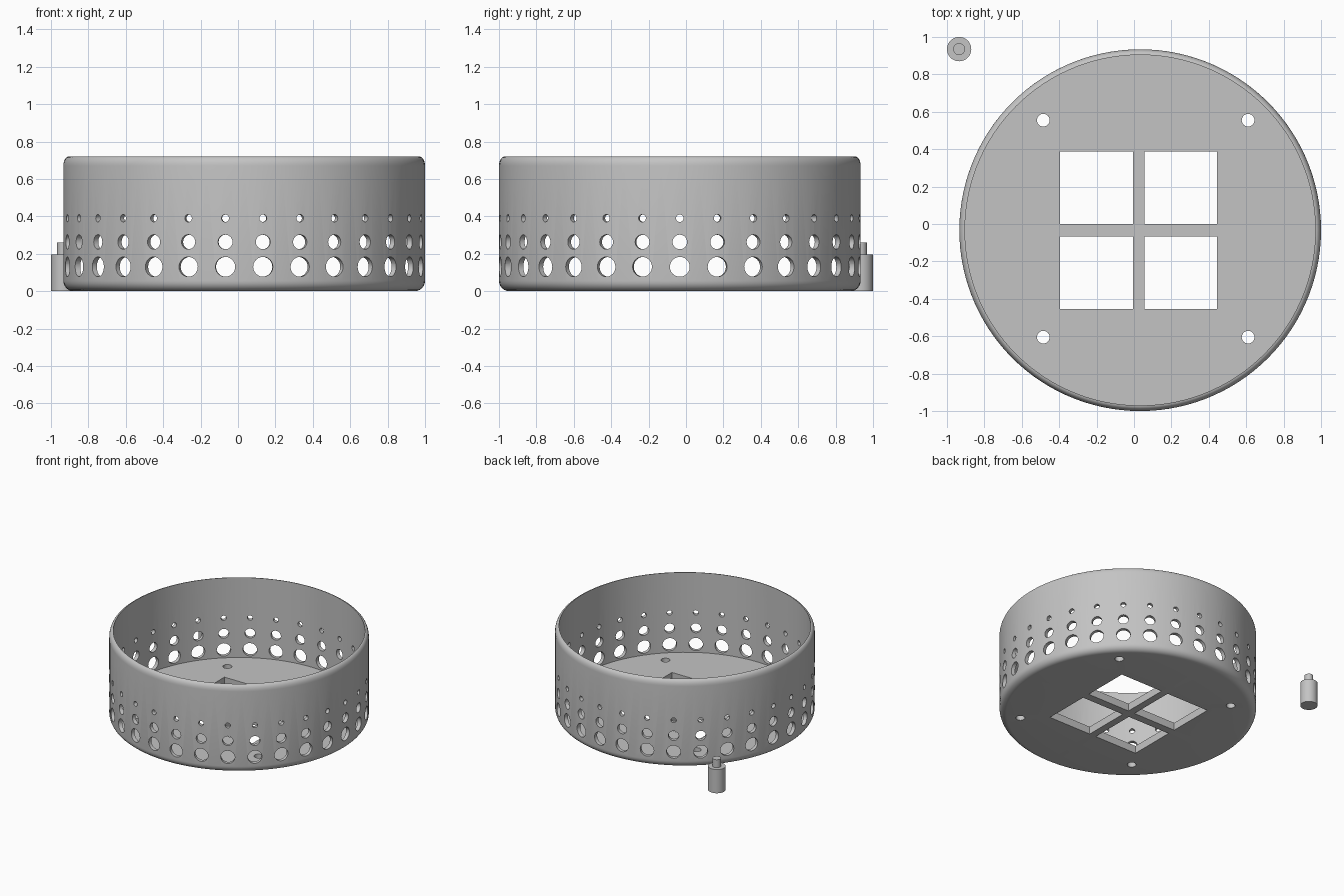
import bpy, bmesh, math
from mathutils import Matrix, Vector

if "Cube" in bpy.data.objects:
    bpy.data.objects.remove(bpy.data.objects["Cube"], do_unlink=True)

CENTRE = Vector((0.033, -0.033, 0))
OUTER, WALL, HEIGHT, FLOOR = 0.967, 0.03, 0.72, 0.063

grey = bpy.data.materials.new("plain grey")
grey.use_nodes = True
grey.diffuse_color = (0.55, 0.55, 0.55, 1)
grey.node_tree.nodes["Principled BSDF"].inputs["Base Color"].default_value = grey.diffuse_color


def make_object(name, bm):
    bmesh.ops.recalc_face_normals(bm, faces=bm.faces)
    mesh = bpy.data.meshes.new(name)
    bm.to_mesh(mesh)
    bm.free()
    mesh.materials.append(grey)
    obj = bpy.data.objects.new(name, mesh)
    bpy.context.collection.objects.link(obj)
    return obj


def lathe(name, profile, centre, steps):
    """Revolve an (r, z) profile that starts and ends on the axis."""
    bm = bmesh.new()
    verts = [bm.verts.new((r, 0, z)) for r, z in profile]
    edges = [bm.edges.new(pair) for pair in zip(verts, verts[1:])]
    bmesh.ops.spin(bm, geom=verts + edges, cent=(0, 0, 0), axis=(0, 0, 1),
                   angle=math.tau, steps=steps)
    bmesh.ops.remove_doubles(bm, verts=bm.verts, dist=1e-5)
    bmesh.ops.translate(bm, verts=bm.verts, vec=centre)
    return make_object(name, bm)


def quarter(r, z, rx, rz, start, count=6):
    """Points of a quarter ellipse, counter-clockwise from start degrees."""
    angles = [math.radians(start + 90 * i / count) for i in range(count + 1)]
    return [(r + rx * math.cos(a), z + rz * math.sin(a)) for a in angles]


def smooth(obj):
    bpy.ops.object.select_all(action='DESELECT')
    obj.select_set(True)
    bpy.context.view_layer.objects.active = obj
    for mod in list(obj.modifiers):
        bpy.ops.object.modifier_apply(modifier=mod.name)
    bpy.ops.object.shade_smooth_by_angle(angle=math.radians(30))


# Round tub with softened base and lip
INNER = OUTER - WALL
profile = [(0, 0)]
profile += quarter(OUTER - 0.055, 0.055, 0.055, 0.055, -90)
profile += quarter(INNER, HEIGHT - 0.05, WALL, 0.05, 0)
profile += [(INNER, FLOOR), (0, FLOOR)]
tub = lathe("vented_tub", profile, CENTRE, 120)

# Cutters: three rings of vent holes, larger towards the base
bm = bmesh.new()
for z, radius in ((0.13, 0.053), (0.263, 0.039), (0.39, 0.02)):
    for i in range(30):
        turn = Matrix.Rotation(math.radians(12 * i), 4, 'Z')
        place = (Matrix.Translation(CENTRE) @ turn @ Matrix.Translation((OUTER, 0, z))
                 @ Matrix.Rotation(math.pi / 2, 4, 'Y'))
        bmesh.ops.create_cone(bm, cap_ends=True, segments=24, radius1=radius,
                              radius2=radius, depth=0.2, matrix=place)
vents = make_object("vent_cutter", bm)

# Cutters: four square windows and four screw holes in the floor
bm = bmesh.new()
for x in (-0.2, 0.25):
    for y in (-0.26, 0.194):
        bmesh.ops.create_cube(bm, size=1, matrix=Matrix.Translation((x, y, 0.03))
                              @ Matrix.Diagonal((0.39, 0.388, 0.3, 1)))
for x in (-0.485, 0.61):
    for y in (-0.605, 0.555):
        bmesh.ops.create_cone(bm, cap_ends=True, segments=24, radius1=0.034,
                              radius2=0.034, depth=0.3,
                              matrix=Matrix.Translation((x, y, 0.03)))
floor_holes = make_object("floor_cutter", bm)

for cutter in (vents, floor_holes):
    cut = tub.modifiers.new(cutter.name, 'BOOLEAN')
    cut.operation, cut.solver, cut.object = 'DIFFERENCE', 'EXACT', cutter
smooth(tub)
for cutter in (vents, floor_holes):
    bpy.data.objects.remove(cutter, do_unlink=True)

# Loose stepped peg beside the tub
peg = lathe("stepped_peg", [(0, 0), (0.065, 0), (0.065, 0.195), (0.032, 0.195),
                            (0.032, 0.26), (0, 0.26)], Vector((-0.935, 0.935, 0)), 40)
smooth(peg)
